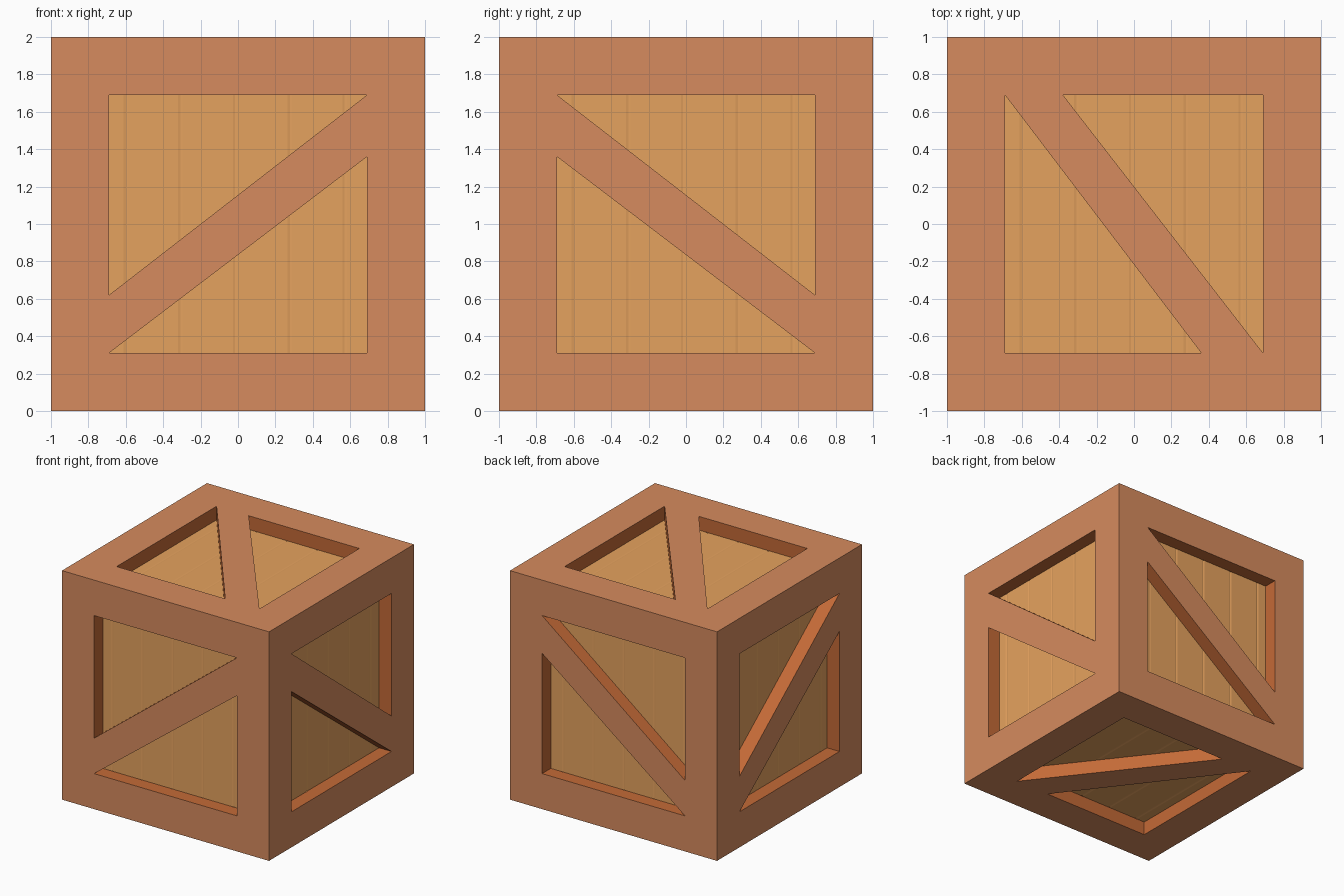
import bpy, bmesh
from mathutils import Vector

if "Cube" in bpy.data.objects:
    bpy.data.objects.remove(bpy.data.objects["Cube"])

HALF, OPEN, DEPTH = 1.0, 0.69, 0.12
CENTRE = Vector((0, 0, 1))
X, Y, Z = Vector((1, 0, 0)), Vector((0, 1, 0)), Vector((0, 0, 1))


def material(name, srgb):
    lin = [((c / 255 + 0.055) / 1.055) ** 2.4 for c in srgb]
    m = bpy.data.materials.new(name)
    m.diffuse_color = (*lin, 1)
    m.use_nodes = True
    m.node_tree.nodes["Principled BSDF"].inputs["Base Color"].default_value = m.diffuse_color
    return m


FRAME = material("frame_wood", (214, 139, 94))
EDGE = material("cut_edge_wood", (196, 106, 55))
PLANK = material("plank_wood", (229, 162, 94))


def finish(bm, name, mats):
    me = bpy.data.meshes.new(name)
    bm.to_mesh(me)
    bm.free()
    for m in mats:
        me.materials.append(m)
    ob = bpy.data.objects.new(name, me)
    bpy.context.collection.objects.link(ob)
    return ob


def add_face(bm, pts, facing, mat=0):
    f = bm.faces.new([bm.verts.new(p) for p in pts])
    f.normal_update()
    if f.normal.dot(facing) < 0:
        f.normal_flip()
    f.material_index = mat


# outer frame: cube with a square recess on every side
bm = bmesh.new()
bmesh.ops.create_cube(bm, size=2 * HALF)
bmesh.ops.translate(bm, verts=bm.verts, vec=CENTRE)
centres = bm.faces[:]
bmesh.ops.inset_individual(bm, faces=centres, thickness=HALF - OPEN,
                           use_even_offset=True)
walls = bmesh.ops.inset_individual(bm, faces=centres, thickness=0, depth=-DEPTH,
                                   use_even_offset=True)["faces"]
for f in walls:
    f.material_index = 1
bmesh.ops.delete(bm, geom=centres, context="FACES")
finish(bm, "crate_frame", [FRAME, EDGE])


# diagonal brace: slanted plank flush with the frame
def brace(name, u, v, n):
    prof = [(-OPEN, -OPEN), (OPEN, 0.36), (OPEN, OPEN), (-OPEN, -0.38)]
    top = [CENTRE + u * a + v * b + n * HALF for a, b in prof]
    low = [p - n * DEPTH for p in top]
    bm = bmesh.new()
    add_face(bm, top, n)
    for i, j, side in ((0, 1, -1), (2, 3, 1)):
        add_face(bm, [top[i], top[j], low[j], low[i]], v * side, 1)
    finish(bm, name, [FRAME, EDGE])


# recessed panel: planks separated by very shallow grooves
def panel(name, across, along, n):
    prof = [(-OPEN, 0)]
    for k in range(5):
        c = -0.6 + 0.2925 * k
        prof += [(c - 0.012, 0), (c, -0.003), (c + 0.012, 0)]
    prof.append((OPEN, 0))
    base = CENTRE + n * (HALF - DEPTH)
    bm = bmesh.new()
    for (a, d), (b, e) in zip(prof, prof[1:]):
        p, q = base + across * a + n * d, base + across * b + n * e
        add_face(bm, [p - along * OPEN, q - along * OPEN,
                      q + along * OPEN, p + along * OPEN], n)
    bmesh.ops.remove_doubles(bm, verts=bm.verts, dist=0.0001)
    finish(bm, name, [PLANK])


# opposite sides mirror each other
for names, n, u, v, across, along in (
        (("back", "front"), Y, X, Z, X, Z),
        (("right", "left"), X, -Y, Z, Y, Z),
        (("top", "bottom"), Z, -Y, X, X, Y)):
    for name, s in zip(names, (1, -1)):
        brace(name + "_brace", u, v, n * s)
        panel(name + "_panel", across, along, n * s)
